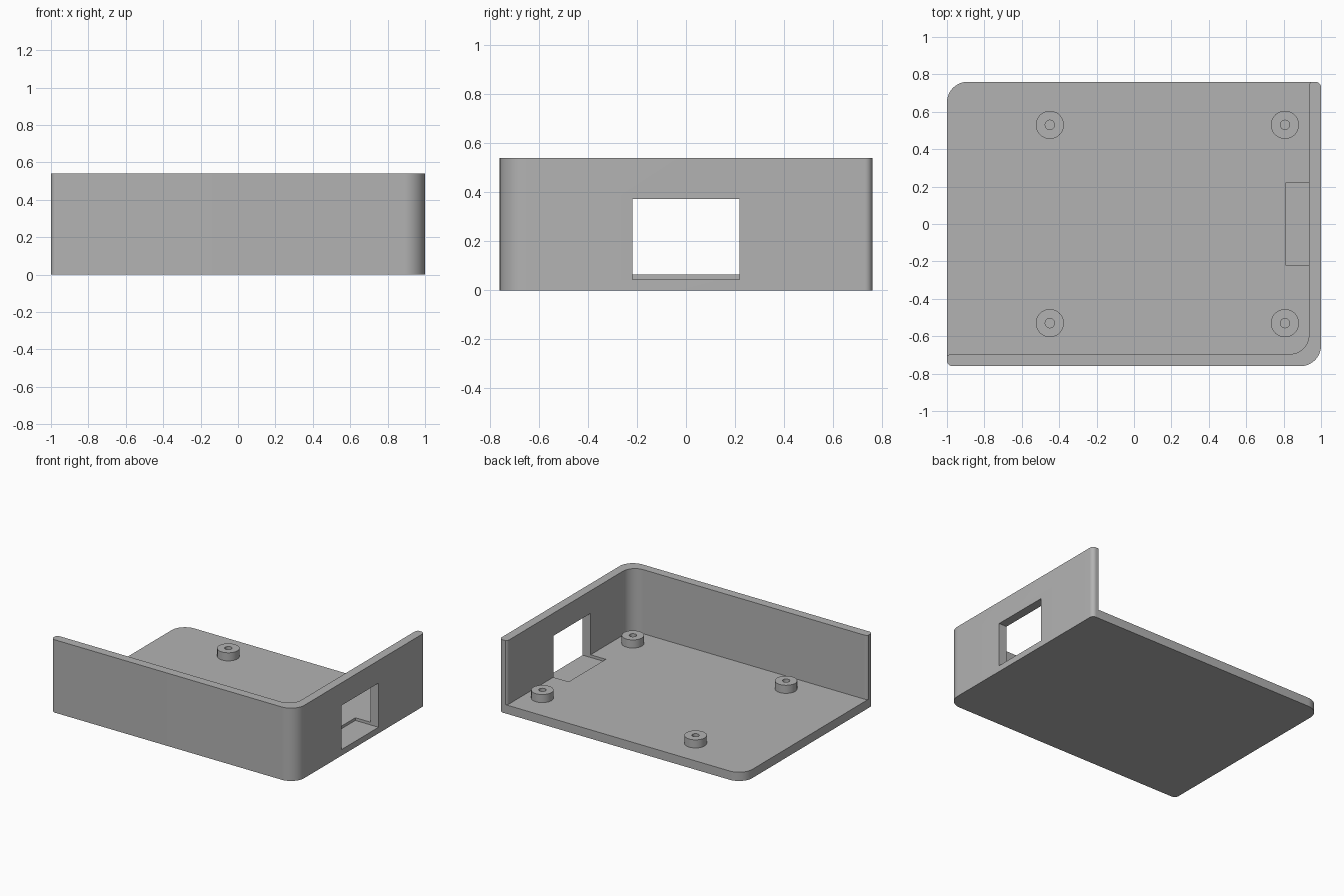
import bpy, bmesh, math
from mathutils import Vector

cube = bpy.data.objects.get("Cube")
if cube:
    bpy.data.objects.remove(cube, do_unlink=True)

HX, HY, HEIGHT = 1.0, 0.76, 0.54     # half length, half width, wall height
FLOOR, WALL = 0.065, 0.065           # floor and wall thickness
BIG, SMALL = 0.11, 0.03              # corner radii

grey = bpy.data.materials.new("plain grey")
grey.use_nodes = True
colour = (0.45, 0.45, 0.45, 1)
grey.diffuse_color = colour
grey.node_tree.nodes["Principled BSDF"].inputs["Base Color"].default_value = colour


def rounded(corners, steps=12):
    """Outline with every (x, y, radius) right-angled corner rounded."""
    out = []
    for i, (x, y, r) in enumerate(corners):
        p = Vector((x, y))
        if r == 0:
            out.append(p)
            continue
        a = (Vector(corners[i - 1][:2]) - p).normalized()
        b = (Vector(corners[(i + 1) % len(corners)][:2]) - p).normalized()
        centre = p + (a + b) * r
        for k in range(steps + 1):
            t = k / steps * math.pi / 2
            out.append(centre - b * r * math.cos(t) - a * r * math.sin(t))
    return out


def finish(name, bm):
    bmesh.ops.recalc_face_normals(bm, faces=bm.faces)
    mesh = bpy.data.meshes.new(name)
    bm.to_mesh(mesh)
    bm.free()
    mesh.materials.append(grey)
    ob = bpy.data.objects.new(name, mesh)
    bpy.context.collection.objects.link(ob)
    return ob


def prism(name, outline, z0, z1):
    bm = bmesh.new()
    face = bm.faces.new([bm.verts.new((p[0], p[1], z0)) for p in outline])
    top = bmesh.ops.extrude_face_region(bm, geom=[face])["geom"]
    verts = [v for v in top if isinstance(v, bmesh.types.BMVert)]
    bmesh.ops.translate(bm, verts=verts, vec=(0, 0, z1 - z0))
    return finish(name, bm)


def activate(ob):
    bpy.ops.object.select_all(action='DESELECT')
    ob.select_set(True)
    bpy.context.view_layer.objects.active = ob


def cut(ob, cutter):
    cutter.hide_render = True
    mod = ob.modifiers.new("cut", 'BOOLEAN')
    mod.operation, mod.solver, mod.object = 'DIFFERENCE', 'EXACT', cutter
    activate(ob)
    bpy.ops.object.modifier_apply(modifier=mod.name)
    bpy.data.objects.remove(cutter, do_unlink=True)


def smooth(ob):
    activate(ob)
    bpy.ops.object.shade_smooth_by_angle(angle=math.radians(30))


# Tray: solid block, hollowed so that only the floor, front and left walls stay
tray = prism("tray", rounded([(-HX, -HY, SMALL), (HX, -HY, BIG),
                              (HX, HY, SMALL), (-HX, HY, BIG)]), 0, HEIGHT)
ix, iy, over = HX - WALL, WALL - HY, 0.005
cavity = rounded([(-HX - over, iy, SMALL), (ix, iy, 0.1),
                  (ix, HY + over, SMALL), (ix + 0.035, HY + over, 0),
                  (ix + 0.035, 1, 0), (-1.3, 1, 0),
                  (-1.3, iy - 0.035, 0), (-HX - over, iy - 0.035, 0)])
cut(tray, prism("cavity_cutter", cavity, FLOOR, 1))

# Port window through the left wall, with a shallow recess in the floor
port = [(0.81, -0.218), (1.2, -0.218), (1.2, 0.218), (0.81, 0.218)]
cut(tray, prism("port_cutter", port, 0.045, 0.372))
smooth(tray)


# Hollow standoffs
def standoff(name, x, y, sides=48):
    bm = bmesh.new()
    profile = [(0.025, FLOOR), (0.075, FLOOR), (0.075, 0.125), (0.025, 0.125)]
    rings = []
    for i in range(sides):
        a = math.tau * i / sides
        rings.append([bm.verts.new((x + r * math.cos(a), y + r * math.sin(a), z))
                      for r, z in profile])
    for i in range(sides):
        p, q = rings[i - 1], rings[i]
        for j in range(4):
            bm.faces.new((p[j - 1], q[j - 1], q[j], p[j]))
    smooth(finish(name, bm))


for side, x in (("right", -0.45), ("left", 0.807)):
    for end, y in (("front", -0.53), ("back", 0.53)):
        standoff(f"standoff_{end}_{side}", x, y)
